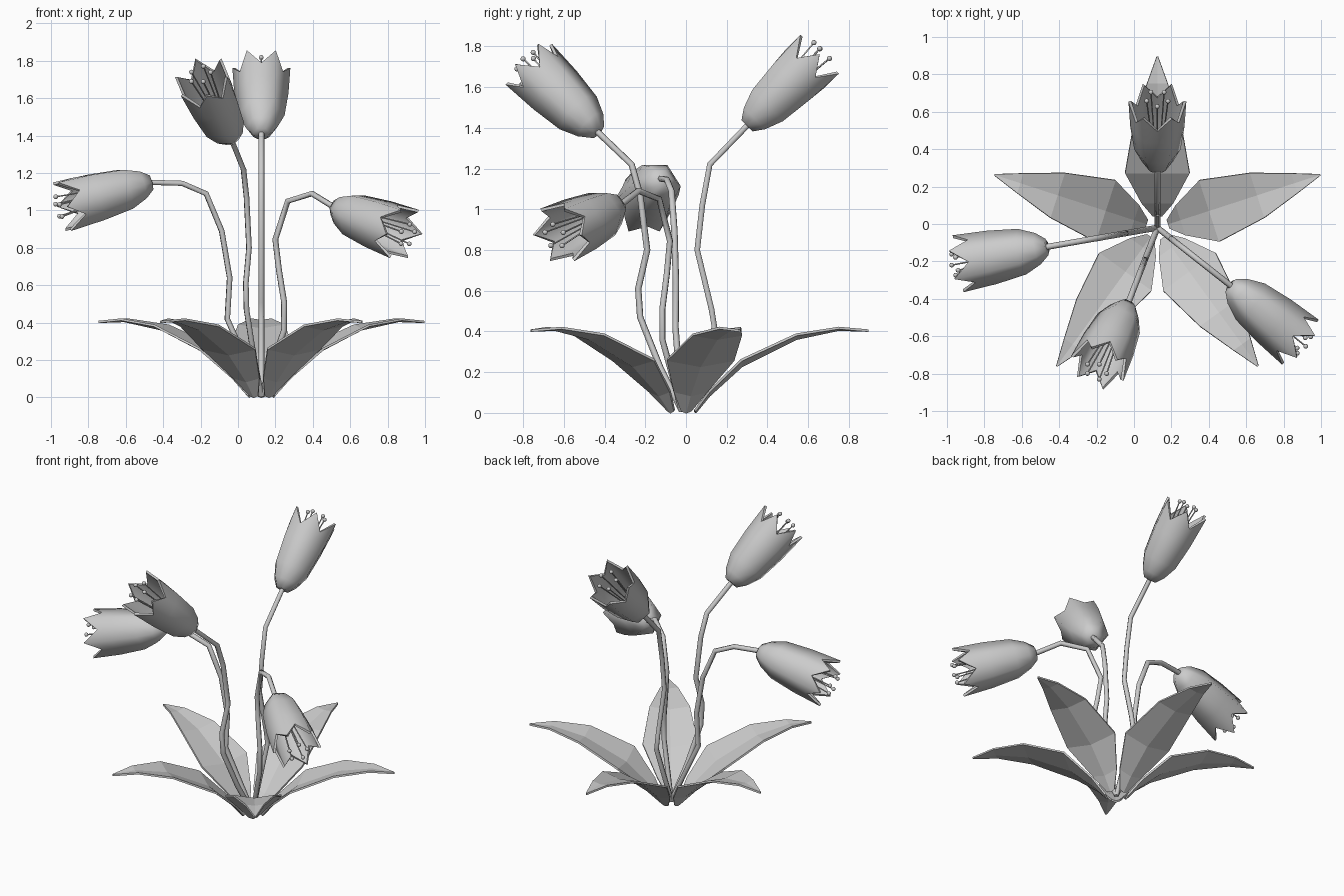
import bpy
import bmesh
import math
from mathutils import Vector, Matrix

cube = bpy.data.objects.get("Cube")
if cube:
    bpy.data.objects.remove(cube)

gray = bpy.data.materials.new("plain_gray")
gray.use_nodes = True
gray.diffuse_color = (0.6, 0.6, 0.6, 1)
gray.node_tree.nodes["Principled BSDF"].inputs["Base Color"].default_value = (0.6, 0.6, 0.6, 1)

CENTRE = Vector((0.125, -0.02, 0))


def finish(bm, name, matrix, angle=None):
    """Turn a bmesh into an object, optionally smooth below an angle."""
    bmesh.ops.recalc_face_normals(bm, faces=bm.faces)
    mesh = bpy.data.meshes.new(name)
    bm.to_mesh(mesh)
    bm.free()
    mesh.materials.append(gray)
    if angle:
        mesh.polygons.foreach_set("use_smooth", [True] * len(mesh.polygons))
        mesh.set_sharp_from_angle(angle=math.radians(angle))
    obj = bpy.data.objects.new(name, mesh)
    obj.matrix_world = matrix
    bpy.context.collection.objects.link(obj)


def tubes(name, paths, radius, matrix=Matrix()):
    """Six-sided tubes along straight-segment paths."""
    curve = bpy.data.curves.new(name, "CURVE")
    curve.dimensions = "3D"
    curve.bevel_depth = radius
    curve.bevel_resolution = 1
    curve.use_fill_caps = True
    for path in paths:
        spline = curve.splines.new("POLY")
        spline.points.add(len(path) - 1)
        for point, co in zip(spline.points, path):
            point.co = (*co, 1)
    curve.materials.append(gray)
    obj = bpy.data.objects.new(name, curve)
    obj.matrix_world = matrix
    bpy.context.collection.objects.link(obj)


def skin(bm, rows, closed):
    """Bridge rows of vertices with quads."""
    for a, b in zip(rows, rows[1:]):
        n = len(a)
        for i in range(n if closed else n - 1):
            j = (i + 1) % n
            bm.faces.new((a[i], a[j], b[j], b[i]))


# Six-sided bell: (height, corner radius), ending in six pointed teeth
BELL = [(0, 0.045), (0.05, 0.085), (0.14, 0.124), (0.31, 0.145), (0.5, 0.155)]
VALLEY = 0.405


def bell(name, matrix):
    bm = bmesh.new()
    rows = []
    for height, radius in BELL:
        row = []
        for i in range(12):
            a = i * math.pi / 6
            mid = i % 2
            r = radius * (math.cos(math.pi / 6) if mid else 1)
            z = VALLEY if mid and height == BELL[-1][0] else height
            row.append(bm.verts.new((r * math.cos(a), r * math.sin(a), z)))
        rows.append(row)
    skin(bm, rows, True)
    bm.faces.new(rows[0][::-1])
    bmesh.ops.recalc_face_normals(bm, faces=bm.faces)
    bmesh.ops.solidify(bm, geom=bm.faces[:], thickness=0.014)
    finish(bm, name, matrix, 65)


def stamens(name, matrix):
    tips = [Vector((0.06 * math.cos(a), 0.06 * math.sin(a), 0.52))
            for a in (math.tau * i / 5 + 0.3 for i in range(5))]
    tubes(name + "_filaments", [[(t.x / 5, t.y / 5, 0.03), t] for t in tips], 0.004, matrix)
    bm = bmesh.new()
    for t in tips:
        bmesh.ops.create_icosphere(bm, subdivisions=2, radius=0.013,
                                   matrix=Matrix.Translation(t))
    finish(bm, name + "_anthers", matrix, 60)


# Flowers: stem direction, stem profile (distance, height), bell axis
FLOWERS = {
    "back": ((0, 1), [(0.16, 0.42), (0.145, 0.51), (0.075, 0.8), (0.1, 1.02),
                      (0.137, 1.22), (0.32, 1.41)], (0, 0.71, 0.7)),
    "right": ((-0.98, -0.17), [(0.185, 0.42), (0.172, 0.64), (0.215, 0.89), (0.3, 1.09),
                               (0.43, 1.145), (0.6, 1.15)], (-0.475, -0.09, -0.13)),
    "left": ((0.785, -0.62), [(0.155, 0.36), (0.155, 0.51), (0.12, 0.68), (0.095, 0.845),
                              (0.18, 1.05), (0.345, 1.09), (0.5, 1.015)], (0.37, -0.3, -0.14)),
    "front": ((-0.36, -0.93), [(0.113, 0.22), (0.22, 0.47), (0.23, 0.61), (0.183, 0.8),
                               (0.22, 1.07), (0.265, 1.22), (0.445, 1.38)], (-0.155, -0.325, 0.32)),
}
for side, (heading, profile, axis) in FLOWERS.items():
    out = Vector((*heading, 0)).normalized()
    path = [CENTRE + out * r + Vector((0, 0, z)) for r, z in [(0, 0.01)] + profile]
    axis = Vector(axis).normalized()
    path.append(path[-1] + axis * 0.02)
    tubes(side + "_stem", [path], 0.016)
    across = Vector((0, 0, 1)).cross(axis).normalized()
    frame = Matrix((across, axis.cross(across), axis)).transposed().to_4x4()
    frame.translation = path[-2]
    bell(side + "_bell", frame)
    stamens(side + "_stamen", frame)

# Leaves: (distance, midrib height, half width, raised edge)
LEAF = [(0.06, 0.005, 0.025, 0.01), (0.13, 0.09, 0.085, 0.02), (0.29, 0.235, 0.172, 0.03),
        (0.56, 0.37, 0.125, 0.02), (0.77, 0.415, 0.055, 0.008), (0.916, 0.41, 0.003, 0)]
for n in range(5):
    bm = bmesh.new()
    rows = [[bm.verts.new((r, s * w, z + abs(s) * lift)) for s in (-1, 0, 1)]
            for r, z, w, lift in LEAF]
    skin(bm, rows, False)
    bmesh.ops.recalc_face_normals(bm, faces=bm.faces)
    bmesh.ops.solidify(bm, geom=bm.faces[:], thickness=0.012)
    turn = Matrix.Rotation(math.radians(90 + 72 * n), 4, "Z")
    finish(bm, f"leaf_{n + 1}", Matrix.Translation(CENTRE) @ turn)
